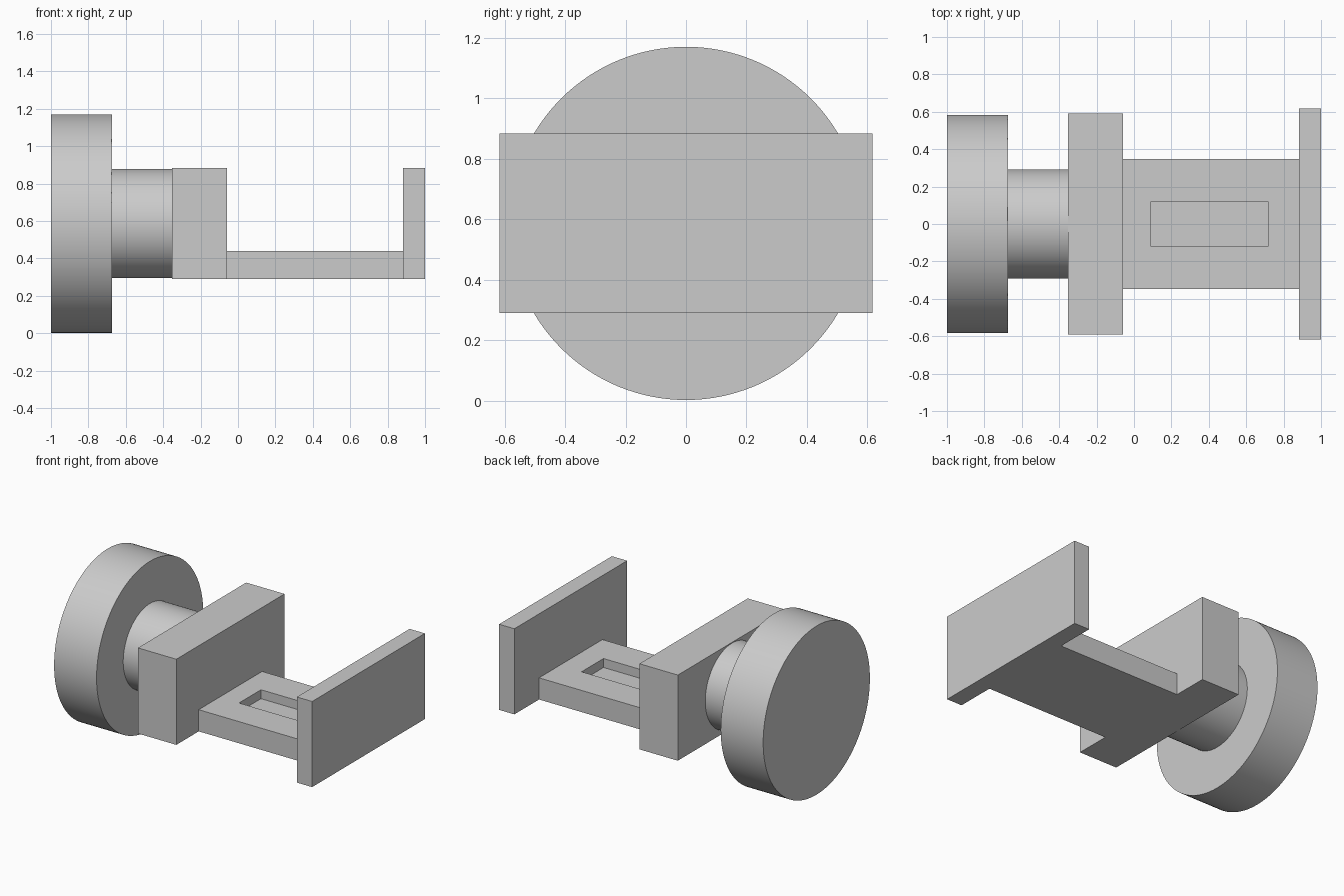
import bpy
import bmesh
from math import radians
from mathutils import Matrix, Vector

if "Cube" in bpy.data.objects:
    bpy.data.objects.remove(bpy.data.objects["Cube"], do_unlink=True)

GREY = (0.6, 0.6, 0.6, 1)
grey = bpy.data.materials.new("plain grey")
grey.use_nodes = True
grey.diffuse_color = GREY
grey.node_tree.nodes["Principled BSDF"].inputs["Base Color"].default_value = GREY

AXIS_Z = 0.586   # height of the shared centre line
BASE_Z = 0.29    # underside of the bracket


def finish(name, bm):
    mesh = bpy.data.meshes.new(name)
    bm.normal_update()
    bm.to_mesh(mesh)
    bm.free()
    mesh.materials.append(grey)
    obj = bpy.data.objects.new(name, mesh)
    bpy.context.collection.objects.link(obj)
    return obj


def box_mesh(x0, x1, half_y, z0, z1):
    bm = bmesh.new()
    size = Matrix.Diagonal((x1 - x0, 2 * half_y, z1 - z0, 1))
    place = Matrix.Translation(((x0 + x1) / 2, 0, (z0 + z1) / 2))
    bmesh.ops.create_cube(bm, size=1, matrix=place @ size)
    return bm


def disc(name, x0, x1, radius):
    bm = bmesh.new()
    place = Matrix.Translation(((x0 + x1) / 2, 0, AXIS_Z))
    bmesh.ops.create_cone(bm, cap_ends=True, segments=128, radius1=radius,
                          radius2=radius, depth=x1 - x0,
                          matrix=place @ Matrix.Rotation(radians(90), 4, "Y"))
    obj = finish(name, bm)
    bpy.ops.object.select_all(action="DESELECT")
    obj.select_set(True)
    bpy.context.view_layer.objects.active = obj
    bpy.ops.object.shade_smooth_by_angle(angle=radians(30))


# Round head and shaft
disc("round_head", -1.0, -0.675, 0.584)
disc("shaft", -0.675, -0.35, 0.292)

# Upright block and end plate
finish("upright_block", box_mesh(-0.352, -0.058, 0.592, BASE_Z, 0.883))
finish("end_plate", box_mesh(0.883, 1.0, 0.617, BASE_Z, 0.883))

# Connecting bar with a shallow rectangular pocket in its top
bm = box_mesh(-0.058, 0.883, 0.347, BASE_Z, 0.44)
for axis, positions in ((0, (0.092, 0.716)), (1, (-0.12, 0.12))):
    for position in positions:
        normal = Vector((0, 0, 0))
        normal[axis] = 1
        bmesh.ops.bisect_plane(bm, geom=bm.verts[:] + bm.edges[:] + bm.faces[:],
                               plane_co=normal * position, plane_no=normal)
bm.normal_update()
floor = [f for f in bm.faces if f.normal.z > 0.9
         and 0.092 < f.calc_center_median().x < 0.716
         and abs(f.calc_center_median().y) < 0.12]
pocket = bmesh.ops.extrude_face_region(bm, geom=floor)
bmesh.ops.delete(bm, geom=floor, context="FACES_ONLY")
bmesh.ops.translate(bm, vec=(0, 0, -0.062),
                    verts=[g for g in pocket["geom"] if isinstance(g, bmesh.types.BMVert)])
bmesh.ops.recalc_face_normals(bm, faces=bm.faces[:])
finish("connecting_bar", bm)
